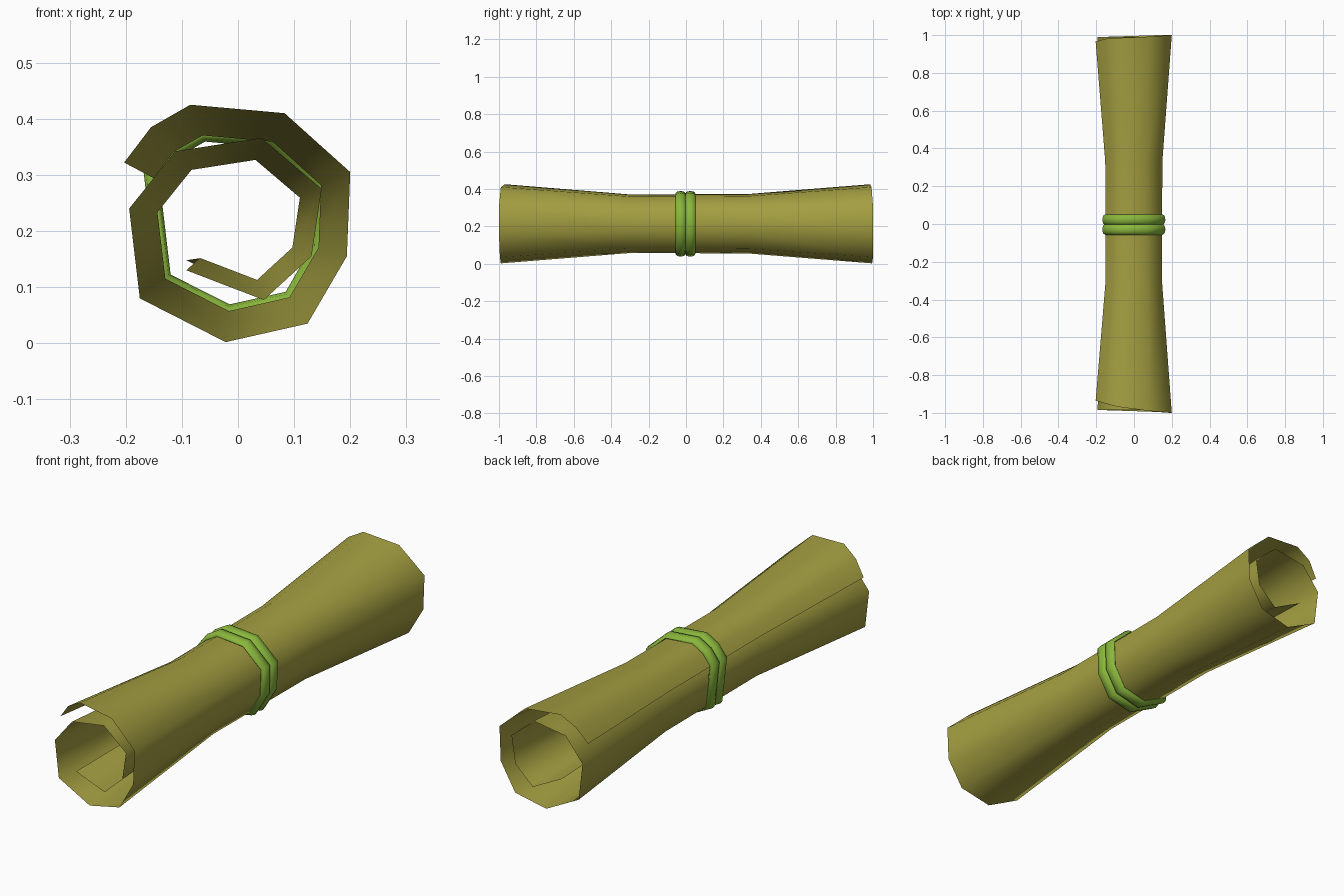
import bpy, bmesh
from math import sin, cos, pi, radians
from mathutils import Vector

cube = bpy.data.objects.get("Cube")
if cube:
    bpy.data.objects.remove(cube)


def material(name, rgb):
    m = bpy.data.materials.new(name)
    m.use_nodes = True
    m.diffuse_color = (*rgb, 1)
    m.node_tree.nodes["Principled BSDF"].inputs["Base Color"].default_value = (*rgb, 1)
    return m


olive = material("olive paper", (0.37, 0.345, 0.053))
green = material("green ribbon", (0.25, 0.47, 0.045))


def loft(name, rings, mat, closed=False):
    """Skin a list of equal-length point rows; closed joins both directions."""
    bm = bmesh.new()
    rows = [[bm.verts.new(p) for p in ring] for ring in rings]
    n, k = len(rows), len(rows[0])
    for i in range(n if closed else n - 1):
        a, b = rows[i], rows[(i + 1) % n]
        for j in range(k if closed else k - 1):
            j2 = (j + 1) % k
            bm.faces.new((a[j], a[j2], b[j2], b[j]))
    bmesh.ops.recalc_face_normals(bm, faces=bm.faces)
    mesh = bpy.data.meshes.new(name)
    bm.to_mesh(mesh)
    bm.free()
    mesh.materials.append(mat)
    obj = bpy.data.objects.new(name, mesh)
    bpy.context.collection.objects.link(obj)
    bpy.ops.object.select_all(action="DESELECT")
    obj.select_set(True)
    bpy.context.view_layer.objects.active = obj
    bpy.ops.object.shade_smooth_by_angle(angle=radians(75))
    return obj


# Spiral cross-section at the flared ends, from outer flap to inner edge
CENTRE = Vector((0, 0.215))
spiral = [Vector(p) for p in (
    (-0.203, 0.322), (-0.155, 0.385), (-0.085, 0.425), (0.083, 0.41),
    (0.20, 0.305), (0.194, 0.155), (0.124, 0.035), (-0.022, 0.002),
    (-0.175, 0.08), (-0.194, 0.24), (-0.112, 0.342), (0.042, 0.366),
    (0.149, 0.275), (0.131, 0.155), (0.046, 0.077), (-0.092, 0.13))]

# Slightly skewed paper edges: only the outer turn varies
front_edge = [-0.935, -0.95, -0.968, -0.99, -1, -1, -0.995, -0.99, -0.985]
back_edge = [0.965, 0.98, 0.985, 0.992, 1, 1, 1, 0.995, 0.99]


def section(scale, edge):
    ring = []
    for i, p in enumerate(spiral):
        q = CENTRE + (p - CENTRE) * scale
        ring.append((q.x, edge[min(i, len(edge) - 1)], q.y))
    return ring


# Rolled sheet, pinched in the middle
rings = [section(1, front_edge), section(0.74, [-0.3]),
         section(0.75, [0.33]), section(1, back_edge)]
x, y, z = rings[-1][-1]
rings[-1][-1] = (x, y, z + 0.018)
loft("rolled_scroll", rings, olive)

# Twin ribbon loops following the outer turn
path = [CENTRE + (p - CENTRE) * 0.745 for p in spiral[:9]]
for name, y0 in (("front_ribbon", -0.029), ("back_ribbon", 0.023)):
    loops = []
    for p in path:
        out = (p - CENTRE).normalized()
        loop = []
        for k in range(8):
            a = 2 * pi * k / 8
            q = p + out * (0.003 + 0.016 * cos(a))
            loop.append((q.x, y0 + 0.028 * sin(a), q.y))
        loops.append(loop)
    loft(name, loops, green, closed=True)
